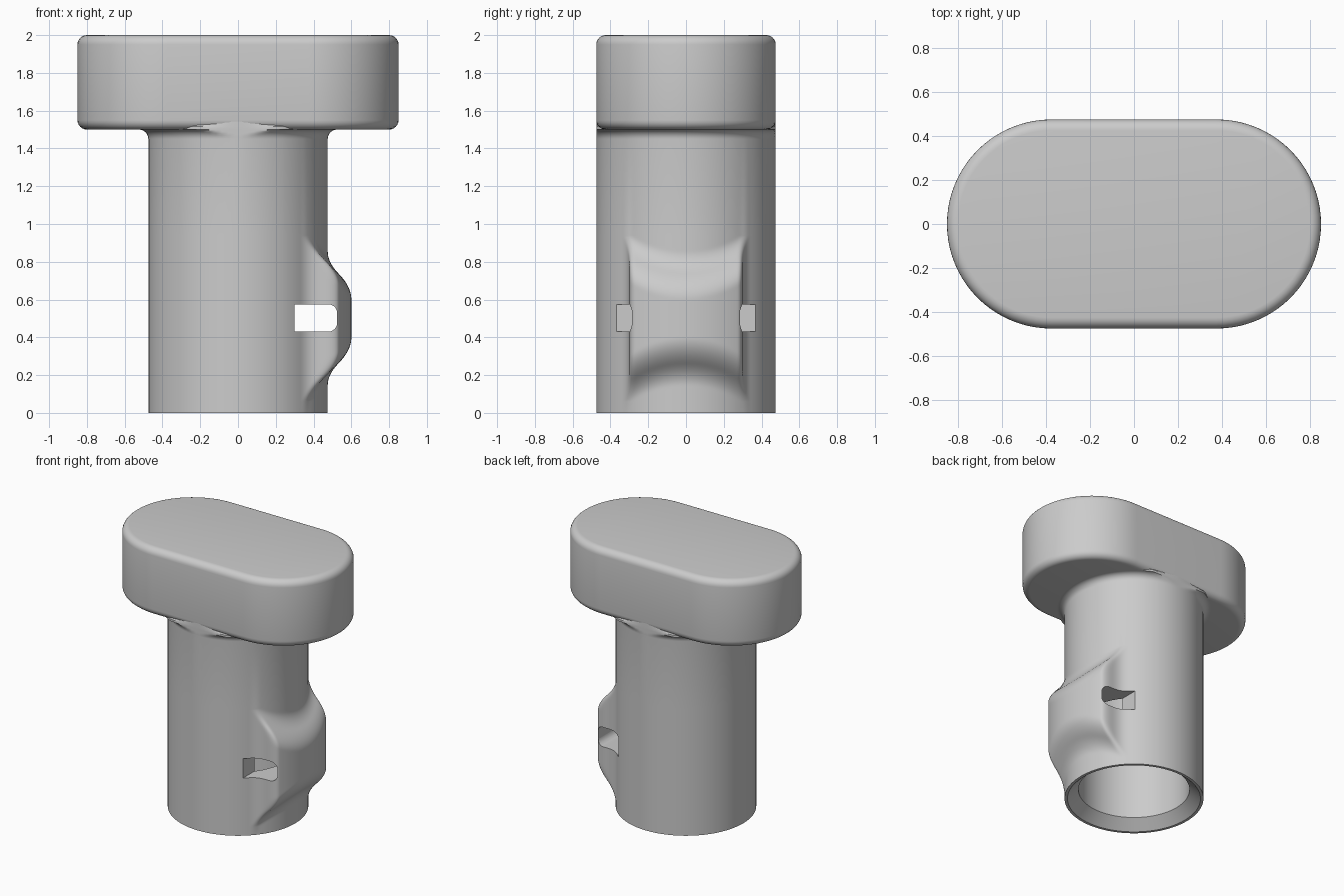
import bpy, bmesh, math

if "Cube" in bpy.data.objects:
    bpy.data.objects.remove(bpy.data.objects["Cube"])

grey = bpy.data.materials.new("plain_grey")
grey.diffuse_color = (0.6, 0.6, 0.6, 1)
grey.use_nodes = True
grey.node_tree.nodes["Principled BSDF"].inputs["Base Color"].default_value = grey.diffuse_color


def make_object(name, bm):
    bmesh.ops.recalc_face_normals(bm, faces=bm.faces[:])
    mesh = bpy.data.meshes.new(name)
    bm.to_mesh(mesh)
    bm.free()
    ob = bpy.data.objects.new(name, mesh)
    bpy.context.collection.objects.link(ob)
    mesh.materials.append(grey)
    return ob


def activate(ob):
    bpy.ops.object.select_all(action='DESELECT')
    ob.select_set(True)
    bpy.context.view_layer.objects.active = ob


def finish(ob):
    activate(ob)
    for m in list(ob.modifiers):
        bpy.ops.object.modifier_apply(modifier=m.name)
    bpy.ops.object.shade_smooth_by_angle(angle=math.radians(35))


def prism(name, outline):
    """Closed solid from two matching loops of points."""
    bm = bmesh.new()
    a, b = [[bm.verts.new(p) for p in loop] for loop in outline]
    n = len(a)
    bm.faces.new(a)
    bm.faces.new(b[::-1])
    for i in range(n):
        j = (i + 1) % n
        bm.faces.new((a[i], b[i], b[j], a[j]))
    return make_object(name, bm)


def arc(cx, cy, r, a0, a1, n):
    return [(cx + r * math.cos(math.radians(a0 + (a1 - a0) * i / n)),
             cy + r * math.sin(math.radians(a0 + (a1 - a0) * i / n))) for i in range(n + 1)]


# Handle: rounded stadium bar
pts = arc(0.375, 0, 0.475, -90, 90, 40) + arc(-0.375, 0, 0.475, 90, 270, 40)
handle = prism("handle", [[(x, y, z) for x, y in pts] for z in (1.5, 2.0)])
bev = handle.modifiers.new("round_edges", 'BEVEL')
bev.width = 0.05
bev.segments = 6
bev.limit_method = 'ANGLE'
bev.angle_limit = math.radians(60)
finish(handle)


# Shaft: revolved tube whose outer radius swells into the side boss
def smin(a, b, k):
    h = max(k - abs(a - b), 0) / k
    return min(a, b) - h * h * k / 4


def boss_radius(t, z):
    if abs(t) > 1.2:
        return 0.475
    c, s = math.cos(t), max(abs(math.sin(t)), 0.01)
    ramp = smin((1.27 - z) / c, (z + 0.27) / c, 0.05)
    r = smin(smin(0.6, ramp, 0.07), 0.3 / s, 0.05)
    return -smin(-0.475, -r, 0.06)


def fixed(r):
    return lambda t, z: r


def flare(r):
    return lambda t, z: min(r, 0.475 / max(abs(math.sin(t)), 0.01))


angles = [math.radians(a) for a in list(range(-60, 60)) + list(range(60, 300, 4))]
angles = [t - 2 * math.pi if t > math.pi else t for t in angles]
rings = [(1.4, fixed(0.38)), (0.07, fixed(0.38)), (0, fixed(0.455)), (0, fixed(0.475))]
rings += [(0.06 + i * 0.011, boss_radius) for i in range(81)]
rings += [(1.45 + 0.05 * math.sin(a), flare(0.525 - 0.05 * math.cos(a)))
          for a in [math.pi / 2 * i / 8 for i in range(9)]]
rings += [(1.515, flare(0.525)), (1.56, fixed(0.474))]

bm = bmesh.new()
loops = [[bm.verts.new((f(t, z) * math.cos(t), f(t, z) * math.sin(t), z)) for t in angles]
         for z, f in rings]
for lo, hi in zip(loops, loops[1:]):
    for i in range(len(angles)):
        j = (i + 1) % len(angles)
        bm.faces.new((lo[i], lo[j], hi[j], hi[i]))
bm.faces.new(loops[0])
bm.faces.new(loops[-1])
shaft = make_object("shaft", bm)

# Cross slot through the boss, rounded on its outer side
pts = [(0.3, 0.43)] + arc(0.478, 0.477, 0.047, -90, 0, 8) \
    + arc(0.478, 0.528, 0.047, 0, 90, 8) + [(0.3, 0.575)]
cutter = prism("slot_cutter", [[(x, y, z) for x, z in pts] for y in (-0.8, 0.8)])
cutter.hide_render = True
cut = shaft.modifiers.new("slot", 'BOOLEAN')
cut.operation = 'DIFFERENCE'
cut.solver = 'EXACT'
cut.object = cutter
finish(shaft)
bpy.data.objects.remove(cutter, do_unlink=True)
